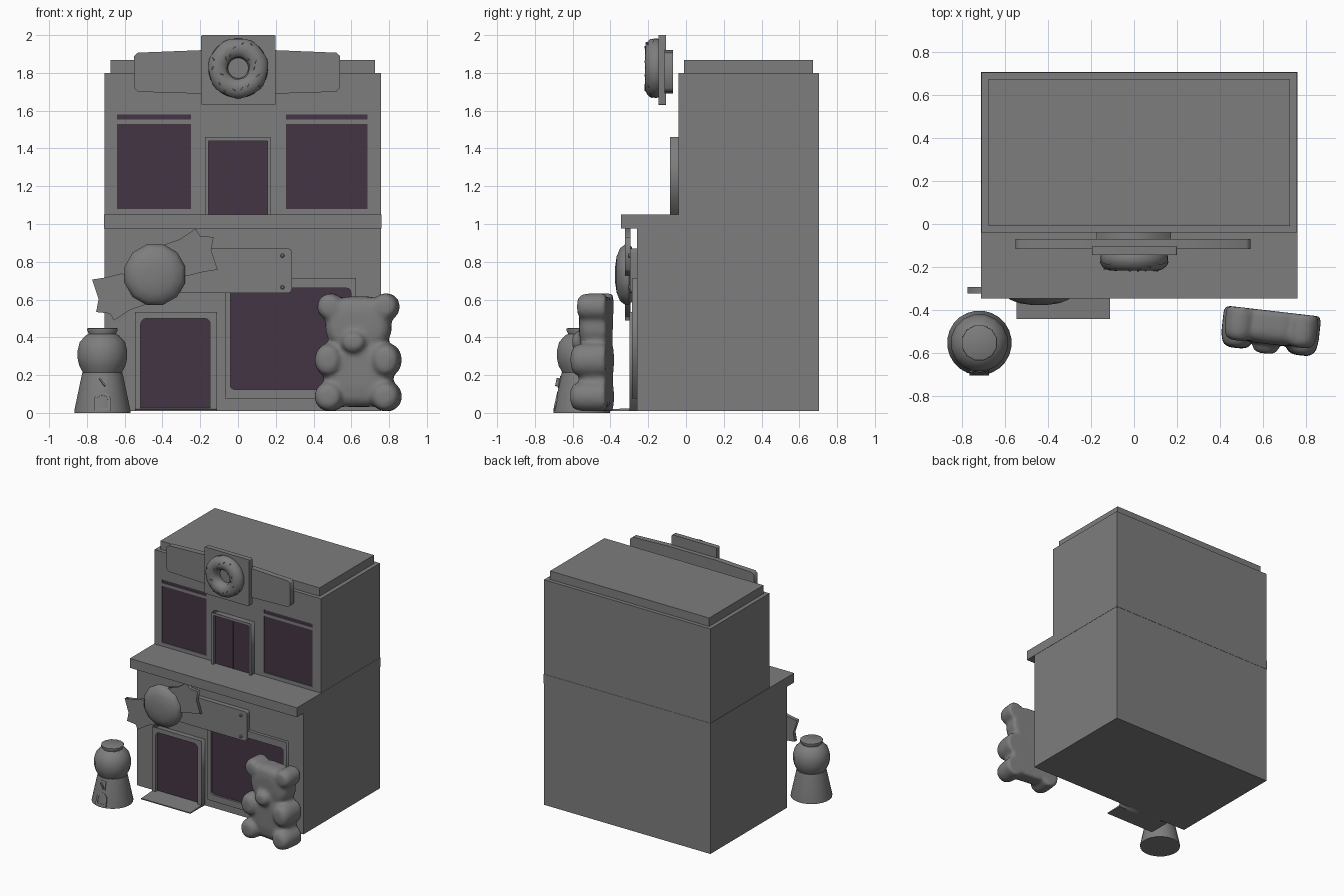
import bpy, bmesh, random
from math import sin, cos, pi, radians, copysign
from mathutils import Matrix, Vector

if "Cube" in bpy.data.objects:
    bpy.data.objects.remove(bpy.data.objects["Cube"])

random.seed(4)
glass = bpy.data.materials.new("dark_glass")
glass.diffuse_color = (0.06, 0.036, 0.06, 1)
glass.use_nodes = True
glass.node_tree.nodes["Principled BSDF"].inputs["Base Color"].default_value = glass.diffuse_color
grey = bpy.data.materials.new("grey")
grey.diffuse_color = (0.206, 0.206, 0.206, 1)
grey.use_nodes = True
grey.node_tree.nodes["Principled BSDF"].inputs["Base Color"].default_value = grey.diffuse_color
FRONT = Matrix.Rotation(pi / 2, 4, 'X')      # local z -> -y


def activate(ob):
    bpy.ops.object.select_all(action='DESELECT')
    ob.select_set(True)
    bpy.context.view_layer.objects.active = ob


def mesh_object(name, bm, matrix=Matrix(), smooth=None):
    bmesh.ops.recalc_face_normals(bm, faces=bm.faces[:])
    me = bpy.data.meshes.new(name)
    bm.to_mesh(me)
    bm.free()
    me.materials.append(grey)
    ob = bpy.data.objects.new(name, me)
    bpy.context.collection.objects.link(ob)
    ob.matrix_world = matrix
    if smooth:
        activate(ob)
        bpy.ops.object.shade_smooth_by_angle(angle=radians(smooth))
    return ob


def box(name, x0, x1, y0, y1, z0, z1):
    bm = bmesh.new()
    bmesh.ops.create_cube(bm, size=1)
    for v in bm.verts:
        v.co = Vector(((x0, x1)[v.co.x > 0], (y0, y1)[v.co.y > 0], (z0, z1)[v.co.z > 0]))
    return mesh_object(name, bm)


def rect(x0, x1, z0, z1, r=0.0, bottom_r=None):
    """Rounded rectangle outline"""
    rb = r if bottom_r is None else bottom_r
    pts = []
    for cx, cz, sx, sz, a, q in ((x1, z1, -1, -1, 0, r), (x0, z1, 1, -1, 90, r),
                                 (x0, z0, 1, 1, 180, rb), (x1, z0, -1, 1, 270, rb)):
        for i in range(5 if q else 1):
            t = radians(a + i * 22.5)
            pts.append((cx + sx * q + q * cos(t), cz + sz * q + q * sin(t)))
    return pts


def plate(name, loops, y0, y1, mat=grey, loc=(0, 0, 0), tilt=0):
    """Extrude outlines drawn in x-z from y0 to y1; inner outlines are holes"""
    cu = bpy.data.curves.new(name, 'CURVE')
    cu.dimensions, cu.fill_mode, cu.extrude = '2D', 'BOTH', (y1 - y0) / 2
    for pts in loops:
        sp = cu.splines.new('POLY')
        sp.points.add(len(pts) - 1)
        for p, (x, z) in zip(sp.points, pts):
            p.co = (x, z, 0, 1)
        sp.use_cyclic_u = True
    ob = bpy.data.objects.new(name, cu)
    bpy.context.collection.objects.link(ob)
    ob.location = (loc[0], loc[1] + (y0 + y1) / 2, loc[2])
    ob.rotation_euler = (pi / 2 - tilt, 0, 0)
    activate(ob)
    bpy.ops.object.convert(target='MESH')
    ob = bpy.context.object
    ob.data.materials.append(mat)
    return ob


def lathe(name, prof, n, matrix, p=1.0, smooth=40):
    """Stack of n-sided rings (radius, height); p < 1 makes the rings squarer"""
    bm = bmesh.new()
    rings = []
    for r, h in prof:
        cs = [(cos(2 * pi * (i + .5) / n), sin(2 * pi * (i + .5) / n)) for i in range(n)]
        rings.append([bm.verts.new((r * copysign(abs(c) ** p, c), r * copysign(abs(s) ** p, s), h))
                      for c, s in cs])
    for a, b in zip(rings, rings[1:]):
        for i in range(n):
            bm.faces.new((a[i], a[(i + 1) % n], b[(i + 1) % n], b[i]))
    bm.faces.new(rings[0])
    bm.faces.new(rings[-1])
    return mesh_object(name, bm, matrix, smooth)


# Building volumes
box("lower_floor", -0.707, 0.758, -0.26, 0.703, 0.01, 0.98)
box("ledge", -0.71, 0.76, -0.345, 0.705, 0.975, 1.05)
upper = box("upper_floor", -0.707, 0.758, -0.04, 0.703, 1.05, 1.80)
box("roof_cap", -0.675, 0.725, -0.01, 0.673, 1.80, 1.867)

# Upper windows, recessed into the wall
for s, x0, x1 in (("left", -0.64, -0.25), ("right", 0.255, 0.685)):
    for part, z0, z1 in (("window", 1.08, 1.53), ("transom", 1.553, 1.58)):
        cutter = box("cutter", x0, x1, -0.1, -0.028, z0, z1)
        mod = upper.modifiers.new("recess", 'BOOLEAN')
        mod.object, mod.operation, mod.solver = cutter, 'DIFFERENCE', 'EXACT'
        activate(upper)
        bpy.ops.object.modifier_apply(modifier=mod.name)
        bpy.data.objects.remove(cutter)
        plate(f"upper_{part}_{s}", [rect(x0, x1, z0, z1)], -0.034, -0.026, glass)

# Upper door
plate("upper_door_frame", [[(-.175, 1.05), (-.175, 1.46), (.172, 1.46), (.172, 1.05),
                            (.157, 1.05), (.157, 1.44), (-.157, 1.44), (-.157, 1.05)]], -0.085, -0.04)
for s, x0, x1 in (("left", -0.157, -0.001), ("right", 0.001, 0.157)):
    plate(f"upper_door_{s}", [rect(x0, x1, 1.05, 1.44)], -0.06, -0.04, glass)

# Lower window, door and doorstep
plate("lower_window_frame", [rect(-.07, .625, .075, .715), rect(-.04, .597, .125, .66, .02)], -0.285, -0.26)
plate("lower_window", [rect(-.045, .60, .12, .665)], -0.27, -0.26, glass)
plate("lower_door_frame", [rect(-.545, -.11, .01, .535), rect(-.515, -.147, .022, .5, .03, .001)], -0.30, -0.26)
for s, x0, x1 in (("left", -0.52, -0.332), ("right", -0.33, -0.142)):
    plate(f"lower_door_{s}", [rect(x0, x1, .02, .505)], -0.275, -0.26, glass)
step = box("doorstep", -0.545, -0.112, -0.44, -0.26, 0.01, 0.026)
for v in step.data.vertices:
    if v.co.y < -0.4 and v.co.z > 0.02:
        v.co.z = 0.018

# Rooftop sign with doughnut
plate("roof_sign_board", [[(-.55, 1.72), (-.53, 1.70), (-.2, 1.69), (.2, 1.69), (.52, 1.70), (.54, 1.72),
                           (.54, 1.89), (.52, 1.907), (.2, 1.92), (-.2, 1.92), (-.53, 1.907), (-.55, 1.89)]],
      -0.115, -0.07)
plate("roof_sign_panel", [rect(-.195, .199, 1.63, 2.0, .008)], -0.145, -0.105)


def ring_patch(name, R, r, nu, nv, lo, hi):
    """Doughnut strip between two section angles (0 = facing the front)"""
    bm = bmesh.new()
    g = [[None] * (nv + 1) for _ in range(nu)]
    for i in range(nu):
        u = 2 * pi * i / nu
        a, b = lo(u), hi(u)
        for j in range(nv + 1):
            t = a + (b - a) * j / nv
            k = R + r * sin(t)
            g[i][j] = bm.verts.new((k * cos(u), k * sin(u), r * cos(t)))
    for i in range(nu):
        for j in range(nv):
            q = (i + 1) % nu
            bm.faces.new((g[i][j], g[q][j], g[q][j + 1], g[i][j + 1]))
    bmesh.ops.remove_doubles(bm, verts=bm.verts[:], dist=1e-5)
    return mesh_object(name, bm, Matrix.Translation((0.001, -0.16, 1.825)) @ FRONT, 50)


ring_patch("doughnut", 0.106, 0.052, 32, 16, lambda u: -pi, lambda u: pi)
ring_patch("doughnut_icing", 0.106, 0.056, 42, 12,
           lambda u: -1.0 + .06 * sin(6 * u), lambda u: 1.2 + .15 * sin(7 * u))
for i in range(18):
    u, t = 2 * pi * i / 18, random.uniform(-0.8, 0.9)
    k = 0.106 + 0.056 * sin(t)
    m = (Matrix.Translation((k * cos(u), -0.16 - 0.056 * cos(t), 1.825 + k * sin(u)))
         @ Matrix.Rotation(random.uniform(0, pi), 4, 'Y') @ Matrix.Translation((0, 0, -.009)))
    lathe(f"sprinkle_{i}", [(.002, 0), (.004, .003), (.004, .015), (.002, .018)], 6, m)

# Sweet-shaped shop sign
plate("shop_sign_board", [rect(-.45, .285, .635, .87, .02)], -0.297, -0.258)
for i, z in enumerate((.665, .832)):
    lathe(f"sign_bolt_{i}", [(.011, 0), (.011, .006), (.006, .01)], 10,
          Matrix.Translation((.235, -.297, z)) @ FRONT)
SX, SZ = -0.44, 0.732
lathe("sweet_ball", [(.15, 0), (.166, .015), (.166, .035), (.145, .062), (.10, .08), (.045, .088)], 12,
      Matrix.Translation((SX, -.287, SZ)) @ FRONT)
wing = [(.02, .06), (.047, .158), (.13, .186), (.216, .243), (.238, .206), (.311, .198),
        (.298, .13), (.332, .026), (.26, .015), (.18, -.005), (.06, 0)]
for s, n in ((1, "right"), (-1, "left")):
    plate(f"sweet_wrapper_{n}", [[(SX + s * x, SZ + s * z) for x, z in wing]], -0.322, -0.293)

# Gumball machine
GX, GY = -0.718, -0.552
at = Matrix.Translation((GX, GY, 0))
lathe("dispenser_base", [(.15, 0), (.15, .012), (.107, .215)], 24, at)
lathe("dispenser_globe", [(.10, .205), (.125, .25), (.134, .29), (.134, .33), (.122, .375), (.09, .41), (.06, .425)], 16, at)
lathe("dispenser_cap", [(.066, .40), (.084, .438), (.083, .446), (.075, .45)], 12, at)
tilt = radians(12)


def arch(w, h):
    return [(-w, 0), (w, 0)] + [(w * cos(pi * i / 8), h - w + w * sin(pi * i / 8)) for i in range(9)]


plate("dispenser_chute", [arch(.045, .098), [(x, z + .012) for x, z in arch(.03, .07)]],
      -0.008, 0.01, grey, (GX, GY - .143, .012), tilt)
plate("dispenser_coin_plate", [rect(-.022, .022, 0, .066)], -0.006, 0.01, grey, (GX, GY - .122, .13), tilt)
plate("dispenser_handle", [[(-.017, .05), (-.011, .055), (.017, .016), (.011, .011)]],
      -0.022, -0.005, grey, (GX, GY - .122, .13), tilt)

# Gummy bear with flat back, turned slightly; pads are fused into one soft body
BEAR = Matrix.Translation((0.645, -0.404, 0)) @ Matrix.Rotation(radians(-6.6), 4, 'Z')
PILLOW = [(.95, 0), (1, .1), (1, .6), (.94, .8), (.78, .94), (.45, 1)]
pads = []


def pillow(x, z, rx, rz, depth, p=1.0):
    m = BEAR @ Matrix.Translation((x, 0, z)) @ FRONT @ Matrix.Diagonal((rx, rz, depth, 1))
    pads.append(lathe("bear", PILLOW, 16, m, p, 50))


pillow(0, .225, .185, .195, .155, .6)         # body
pillow(0, .475, .175, .143, .155, .7)         # head
pillow(-.015, .375, .072, .064, .2)           # snout
for s in (-1, 1):
    pillow(s * .147, .562, .07, .072, .155)   # ear
    pillow(s * .152, .28, .076, .09, .188)    # arm
    pillow(s * .15, .087, .079, .08, .19)     # leg
bear = pads[0]
activate(bear)
for p in pads:
    p.select_set(True)
bpy.ops.object.join()
bpy.ops.object.transform_apply(location=True, rotation=True, scale=True)
remesh = bear.modifiers.new("fuse", 'REMESH')
remesh.mode, remesh.voxel_size = 'VOXEL', 0.013
soft = bear.modifiers.new("soften", 'SMOOTH')
soft.factor, soft.iterations = 0.5, 6
for m in ("fuse", "soften"):
    bpy.ops.object.modifier_apply(modifier=m)
bpy.ops.object.shade_smooth_by_angle(angle=radians(50))
